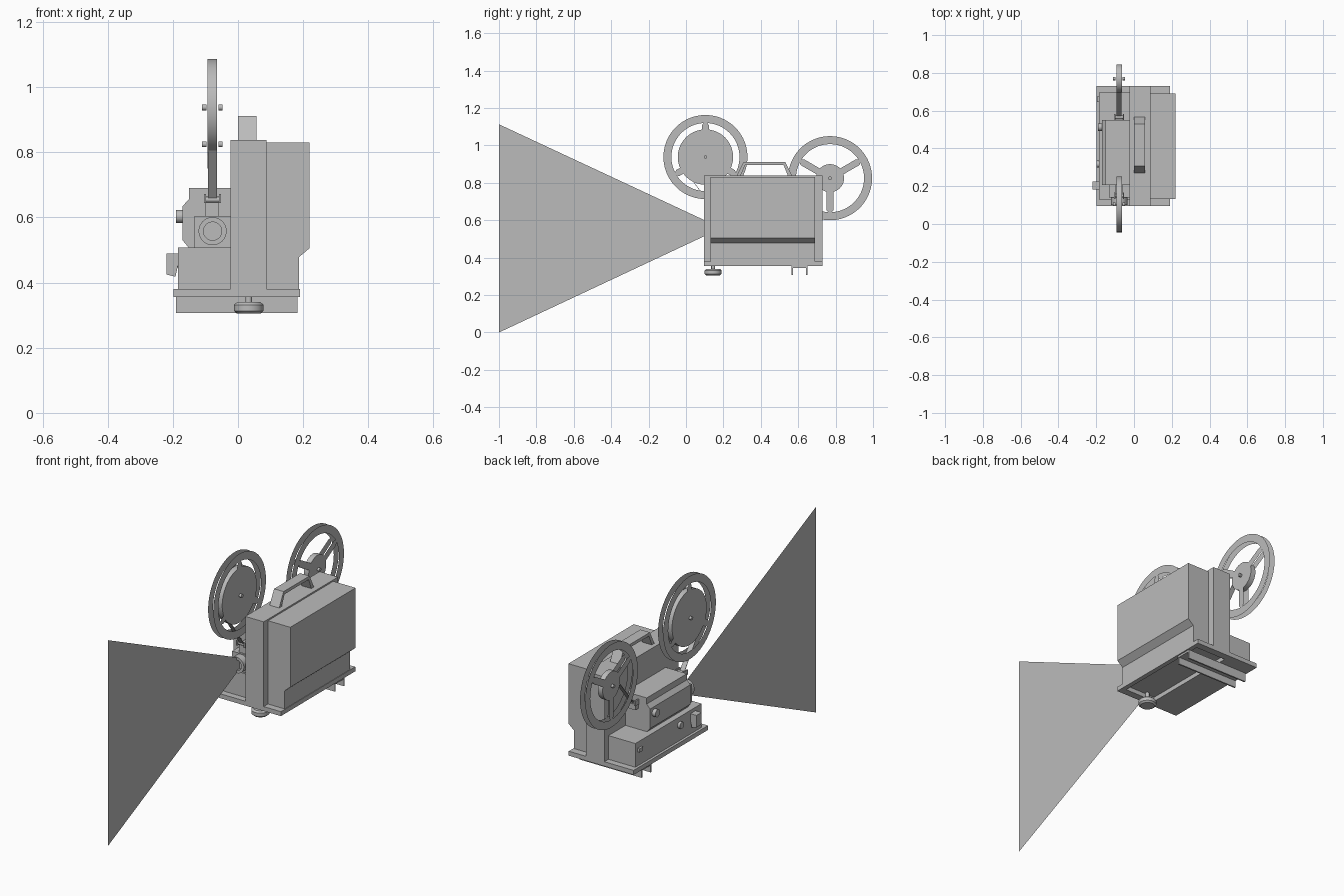
import bpy, bmesh, math
from mathutils import Matrix, Vector

if "Cube" in bpy.data.objects:
    bpy.data.objects.remove(bpy.data.objects["Cube"], do_unlink=True)

grey = bpy.data.materials.new("plain_grey")
grey.use_nodes = True
colour = (0.5, 0.5, 0.5, 1)
grey.diffuse_color = colour
grey.node_tree.nodes["Principled BSDF"].inputs["Base Color"].default_value = colour


def finish(name, bm, smooth=False):
    mesh = bpy.data.meshes.new(name)
    bm.to_mesh(mesh)
    bm.free()
    obj = bpy.data.objects.new(name, mesh)
    bpy.context.collection.objects.link(obj)
    mesh.materials.append(grey)
    if smooth:
        bpy.ops.object.select_all(action='DESELECT')
        obj.select_set(True)
        bpy.context.view_layer.objects.active = obj
        bpy.ops.object.shade_smooth_by_angle(angle=math.radians(35))
    return obj


def box(name, x, y, z):
    bm = bmesh.new()
    size = Matrix.Diagonal((x[1] - x[0], y[1] - y[0], z[1] - z[0], 1))
    place = Matrix.Translation((sum(x) / 2, sum(y) / 2, sum(z) / 2))
    bmesh.ops.create_cube(bm, size=1, matrix=place @ size)
    return finish(name, bm)


def prism(name, points, axis, lo, hi):
    """Extrude a closed outline along x or y."""
    bm = bmesh.new()
    verts = [bm.verts.new((lo, a, b) if axis == 'x' else (a, lo, b)) for a, b in points]
    face = bm.faces.new(verts)
    new = bmesh.ops.extrude_face_region(bm, geom=[face])["geom"]
    shift = Vector((hi - lo, 0, 0) if axis == 'x' else (0, hi - lo, 0))
    bmesh.ops.translate(bm, vec=shift, verts=[v for v in new if isinstance(v, bmesh.types.BMVert)])
    bmesh.ops.recalc_face_normals(bm, faces=bm.faces)
    return finish(name, bm)


def lathe(name, profile, centre, axis, steps=40):
    """Spin (radius, offset) points around an axis through the centre."""
    bm = bmesh.new()
    verts = [bm.verts.new((r, 0, h)) for r, h in profile]
    edges = [bm.edges.new(pair) for pair in zip(verts, verts[1:])]
    bmesh.ops.spin(bm, geom=verts + edges, cent=(0, 0, 0), axis=(0, 0, 1),
                   angle=math.tau, steps=steps)
    bmesh.ops.remove_doubles(bm, verts=bm.verts, dist=0.0001)
    bmesh.ops.recalc_face_normals(bm, faces=bm.faces)
    turn = Vector((0, 0, 1)).rotation_difference(Vector(axis)).to_matrix().to_4x4()
    bm.transform(Matrix.Translation(centre) @ turn)
    return finish(name, bm, True)


def disc(name, radius, length, centre, axis):
    h = length / 2
    return lathe(name, [(0, -h), (radius, -h), (radius, h), (0, h)], centre, axis)


# Base: open frame, with a closed panel under the chassis side
BACK, FRONT = 0.73, 0.095
box("base_left_rail", (0.165, 0.19), (FRONT, BACK), (0.356, 0.38))
box("base_front_rail", (-0.02, 0.165), (FRONT, 0.135), (0.356, 0.38))
box("base_back_rail", (-0.02, 0.165), (0.69, BACK), (0.356, 0.38))
box("base_panel", (-0.198, -0.02), (FRONT, BACK), (0.356, 0.38))

# Rear foot: an inverted channel across the base
box("rear_foot_front_wall", (-0.19, 0.183), (0.565, 0.573), (0.307, 0.356))
box("rear_foot_back_wall", (-0.19, 0.183), (0.642, 0.65), (0.307, 0.356))
box("rear_foot_web", (-0.19, 0.183), (0.573, 0.642), (0.345, 0.356))

# Adjustable front foot
lathe("front_foot", [(0, 0), (0.036, 0), (0.045, 0.008), (0.045, 0.027),
                     (0.036, 0.035), (0.01, 0.035), (0.01, 0.08), (0, 0.08)],
      (0.033, 0.145, 0.305), (0, 0, 1))

# Main upright body and the side cover with its chamfered lower edge
box("body", (-0.023, 0.087), (FRONT, BACK), (0.38, 0.838))
prism("side_cover", [(0.087, 0.38), (0.187, 0.38), (0.187, 0.478), (0.22, 0.506),
                     (0.22, 0.83), (0.087, 0.83)], 'y', 0.132, 0.69)

# Carrying handle
prism("handle", [(0.27, 0.838), (0.308, 0.912), (0.53, 0.912), (0.567, 0.838),
                 (0.545, 0.838), (0.522, 0.895), (0.316, 0.895), (0.292, 0.838)],
      'x', 0.0, 0.057)

# Chassis, mechanism housing and lens block
box("chassis", (-0.184, -0.023), (0.13, 0.695), (0.38, 0.508))
prism("mechanism_housing", [(-0.023, 0.508), (-0.152, 0.508), (-0.17, 0.53), (-0.17, 0.635),
                            (-0.15, 0.657), (-0.15, 0.69), (-0.023, 0.69)], 'y', 0.206, 0.55)
box("lens_block", (-0.133, -0.023), (0.14, 0.206), (0.508, 0.604))
LENS = (-0.078, 0.14, 0.558)
lathe("lens_barrel", [(0.043, 0), (0.043, 0.04), (0.028, 0.04), (0.028, 0.015), (0, 0.015)],
      LENS, (0, -1, 0))

# Flat light beam
bm = bmesh.new()
bm.faces.new([bm.verts.new(p) for p in
              [(LENS[0], 0.19, 0.558), (LENS[0], -1, 1.113), (LENS[0], -1, 0)]])
finish("light_beam", bm)


# Reels: two sheet flanges with three spokes, a core and hub caps
def flange(name, x, y, z, first_spoke, steps=120):
    bm = bmesh.new()
    outer, inner, hub, half = 0.2246, 0.182, 0.055, 0.018
    rings = [[], [], []]
    for i in range(steps):
        a = math.tau * i / steps
        d = abs((a - first_spoke + math.pi / 3) % (math.tau / 3) - math.pi / 3)
        reach = min(inner, max(hub, half / max(math.sin(d), 0.01)))
        for ring, r in zip(rings, (outer, inner, reach)):
            ring.append(bm.verts.new((x, y + r * math.cos(a), z + r * math.sin(a))))
    middle = bm.verts.new((x, y, z))
    for i in range(steps):
        j = (i + 1) % steps
        bm.faces.new((rings[0][i], rings[0][j], rings[1][j], rings[1][i]))
        bm.faces.new((middle, rings[2][i], rings[2][j]))
    finish(name, bm)


def reel(name, y, z, core, first_spoke):
    mid = -0.0785
    for side, label in ((-1, "right"), (1, "left")):
        flange(f"{name}_{label}_flange", mid + side * 0.0155, y, z, first_spoke)
        disc(f"{name}_{label}_cap", 0.009, 0.013, (mid + side * 0.025, y, z), (1, 0, 0))
    disc(f"{name}_core", core, 0.029, (mid, y, z), (1, 0, 0))


reel("front_reel", 0.104, 0.938, 0.148, math.pi / 2)
reel("rear_reel", 0.77, 0.825, 0.075, -math.pi / 2)

# Film strips and their guides
for name, top, end in (("front", (-0.043, 0.92), (0.15, 0.65)),
                       ("rear", (0.697, 0.81), (0.565, 0.65))):
    prism(f"{name}_film", [top, (top[0] + 0.003, top[1]), (end[0] + 0.003, end[1]), end],
          'x', -0.092, -0.065)
    for x in (-0.105, -0.059):
        box(f"{name}_film_guide", (x, x + 0.007), (end[1 - 1] - 0.018, end[0] + 0.018), (0.645, 0.672))
    disc(f"{name}_guide_roller", 0.009, 0.042, (-0.0785, end[0], 0.655), (1, 0, 0))
box("front_guide_post", (-0.1, -0.06), (0.15, 0.206), (0.604, 0.65))
box("rear_guide_post", (-0.1, -0.06), (0.545, 0.575), (0.62, 0.65))

# Controls on the right side
disc("housing_knob", 0.02, 0.02, (-0.18, 0.513, 0.603), (1, 0, 0))
disc("chassis_knob", 0.018, 0.016, (-0.19, 0.317, 0.465), (1, 0, 0))
box("chassis_button", (-0.196, -0.184), (0.645, 0.675), (0.455, 0.475))
prism("selector_lever", [(-0.184, 0.455), (-0.184, 0.49), (-0.22, 0.49), (-0.22, 0.425),
                         (-0.192, 0.418)], 'y', 0.182, 0.225)
